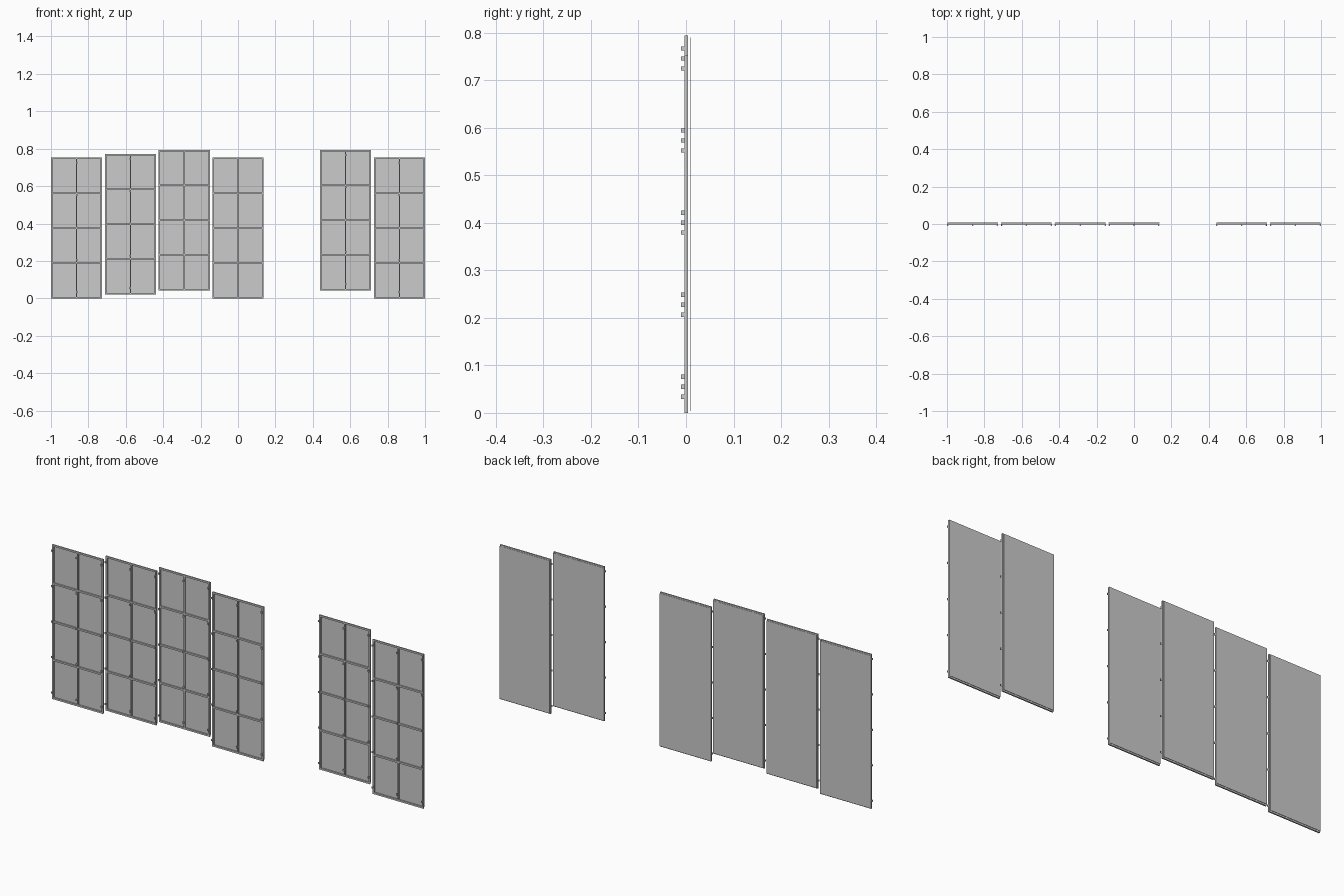
import bpy, bmesh
from mathutils import Matrix, Vector

if "Cube" in bpy.data.objects:
    bpy.data.objects.remove(bpy.data.objects["Cube"])

W, H = 0.274, 0.752          # panel size
BAR = 0.008                  # bar width
STEP = 0.2877                # panel spacing


def make_boxes(name, boxes):
    """One object from boxes given as (centre, size)."""
    bm = bmesh.new()
    for c, s in boxes:
        m = Matrix.Translation(Vector(c)) @ Matrix.Diagonal((*s, 1))
        bmesh.ops.create_cube(bm, size=1, matrix=m)
    mesh = bpy.data.meshes.new(name)
    bm.to_mesh(mesh)
    bm.free()
    obj = bpy.data.objects.new(name, mesh)
    bpy.context.collection.objects.link(obj)
    return obj


def panel(i, x, z):
    half = W / 2 - BAR / 2
    rows = [BAR / 2 + k * (H - BAR) / 4 for k in range(5)]
    cols = [-half, 0, half]

    # thin cladding sheet held off the back of the frame
    make_boxes(f"back_sheet_{i}", [((x, 0.0088, z + H / 2), (W - 0.004, 0.0012, H - 0.008))])

    # uprights and rails of the support grid
    bars = [((x + c, 0.0005, z + H / 2), (BAR if c else 0.006, 0.007, H)) for c in cols]
    bars += [((x, 0.0005, z + r), (W, 0.0066, BAR)) for r in rows]
    make_boxes(f"support_frame_{i}", bars)

    # small brackets: a foot on the upright and a raised front plate
    clips = []
    for c in cols:
        for k in range(5):
            zc = z + 0.034 + k * 0.1727
            clips.append(((x + c, -0.005, zc), (0.003, 0.008, 0.009)))
            clips.append(((x + c, -0.0095, zc), (0.008, 0.002, 0.009)))
    make_boxes(f"wall_brackets_{i}", clips)


# six panels at staggered heights, with one bay left open
bays = [(-3, 0.0), (-2, 0.021), (-1, 0.042), (0, 0.0), (2, 0.042), (3, 0.0)]
for n, (k, z) in enumerate(bays, 1):
    panel(n, k * STEP, z)
